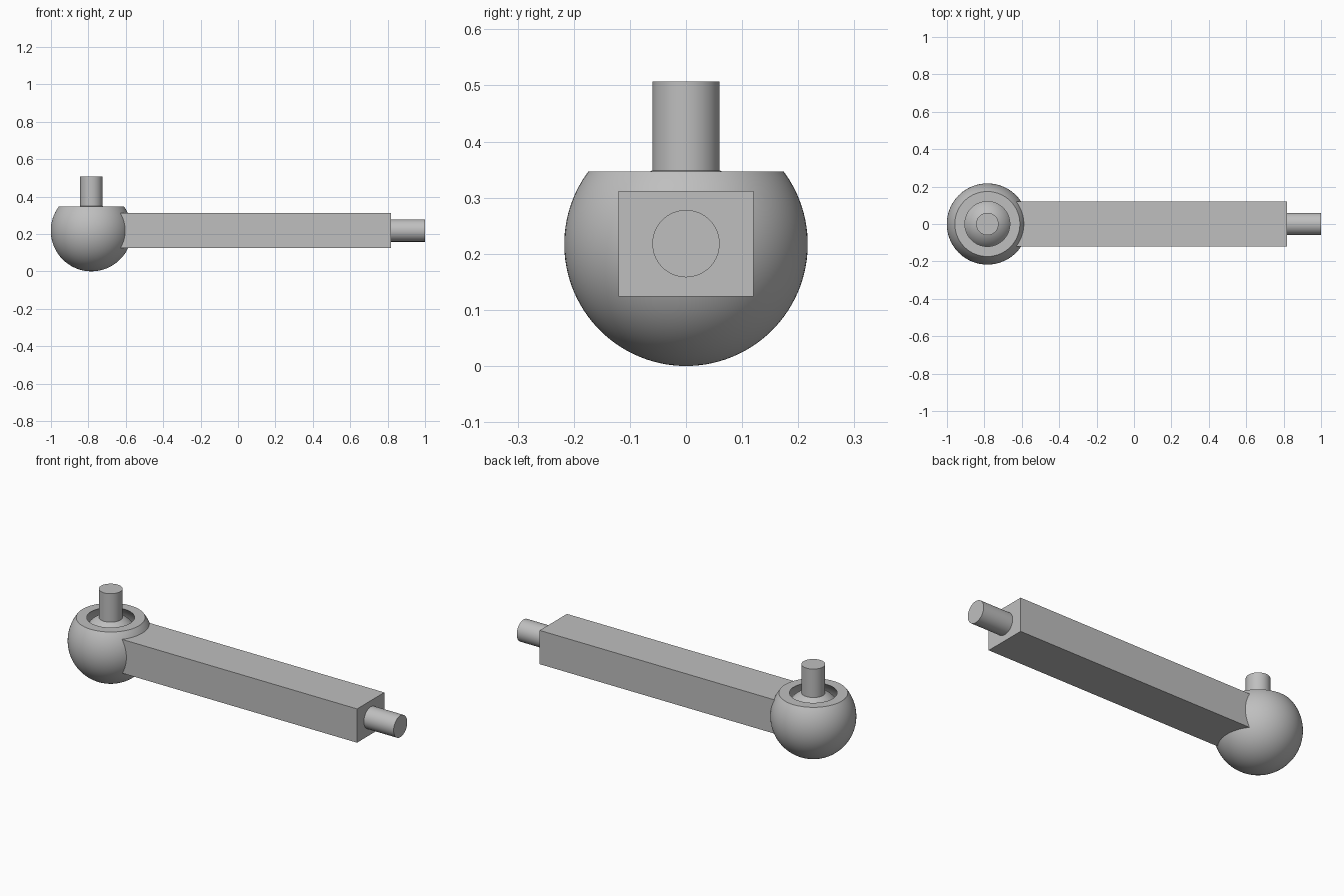
import bpy, bmesh, math
from mathutils import Matrix

if "Cube" in bpy.data.objects:
    bpy.data.objects.remove(bpy.data.objects["Cube"])

CX, CZ = -0.784, 0.217          # joint centre
R_OUT, R_CAVITY, R_BALL = 0.217, 0.177, 0.1445
CUT = 0.13                      # flat rim height above joint centre
SEG = 96

grey = bpy.data.materials.new("plain_grey")
grey.diffuse_color = (0.52, 0.52, 0.52, 1)
grey.use_nodes = True
grey.node_tree.nodes["Principled BSDF"].inputs["Base Color"].default_value = grey.diffuse_color


def finish(name, bm, smooth=True):
    bmesh.ops.recalc_face_normals(bm, faces=bm.faces)
    mesh = bpy.data.meshes.new(name)
    bm.to_mesh(mesh)
    bm.free()
    obj = bpy.data.objects.new(name, mesh)
    bpy.context.collection.objects.link(obj)
    mesh.materials.append(grey)
    if smooth:
        bpy.ops.object.select_all(action='DESELECT')
        bpy.context.view_layer.objects.active = obj
        obj.select_set(True)
        bpy.ops.object.shade_smooth_by_angle(angle=math.radians(30))
    return obj


def lathe(name, profile):
    """Revolve an (r, z) profile about the vertical joint axis."""
    bm = bmesh.new()
    verts = [bm.verts.new((CX + r, 0, CZ + z)) for r, z in profile]
    edges = [bm.edges.new(p) for p in zip(verts, verts[1:])]
    bmesh.ops.spin(bm, geom=verts + edges, cent=(CX, 0, CZ), axis=(0, 0, 1),
                   angle=math.tau, steps=SEG, use_duplicate=False)
    bmesh.ops.remove_doubles(bm, verts=bm.verts, dist=1e-5)
    return finish(name, bm)


def arc(radius, start, end, n=40):
    """Profile points from angle start to end, measured up from the bottom pole."""
    return [(radius * math.sin(a), -radius * math.cos(a))
            for a in (start + (end - start) * i / n for i in range(n + 1))]


def top_angle(radius, height):
    return math.acos(-height / radius)


# Hollow ball housing with a flat open rim
lathe("socket_housing",
      arc(R_OUT, 0, top_angle(R_OUT, CUT)) + arc(R_CAVITY, top_angle(R_CAVITY, CUT), 0))

# Inner ball with its upright pin
ball_end = top_angle(R_BALL, math.sqrt(R_BALL ** 2 - 0.06 ** 2))
lathe("ball_stud", arc(R_BALL, 0, ball_end) + [(0.06, 0.29), (0, 0.29)])

# Rectangular arm, hollowed at its inner end to fit the housing
bm = bmesh.new()
x0, x1 = -0.70, 0.817
bmesh.ops.create_cube(bm, size=1, matrix=Matrix.Translation(((x0 + x1) / 2, 0, CZ + 0.001))
                      @ Matrix.Diagonal((x1 - x0, 0.24, 0.188, 1)))
arm = finish("arm", bm, smooth=False)

bm = bmesh.new()
bmesh.ops.create_uvsphere(bm, u_segments=48, v_segments=24, radius=0.2,
                          matrix=Matrix.Translation((CX, 0, CZ)))
cutter = finish("arm_cutter", bm, smooth=False)
cutter.hide_render = True
cutter.hide_viewport = True
cutter.display_type = 'WIRE'
mod = arm.modifiers.new("fit_housing", 'BOOLEAN')
mod.operation = 'DIFFERENCE'
mod.solver = 'EXACT'
mod.object = cutter

# Round end pin
bm = bmesh.new()
bmesh.ops.create_cone(bm, cap_ends=True, segments=64, radius1=0.06, radius2=0.06, depth=0.184,
                      matrix=Matrix.Translation((0.908, 0, CZ + 0.001))
                      @ Matrix.Rotation(math.pi / 2, 4, 'Y'))
finish("end_pin", bm)
